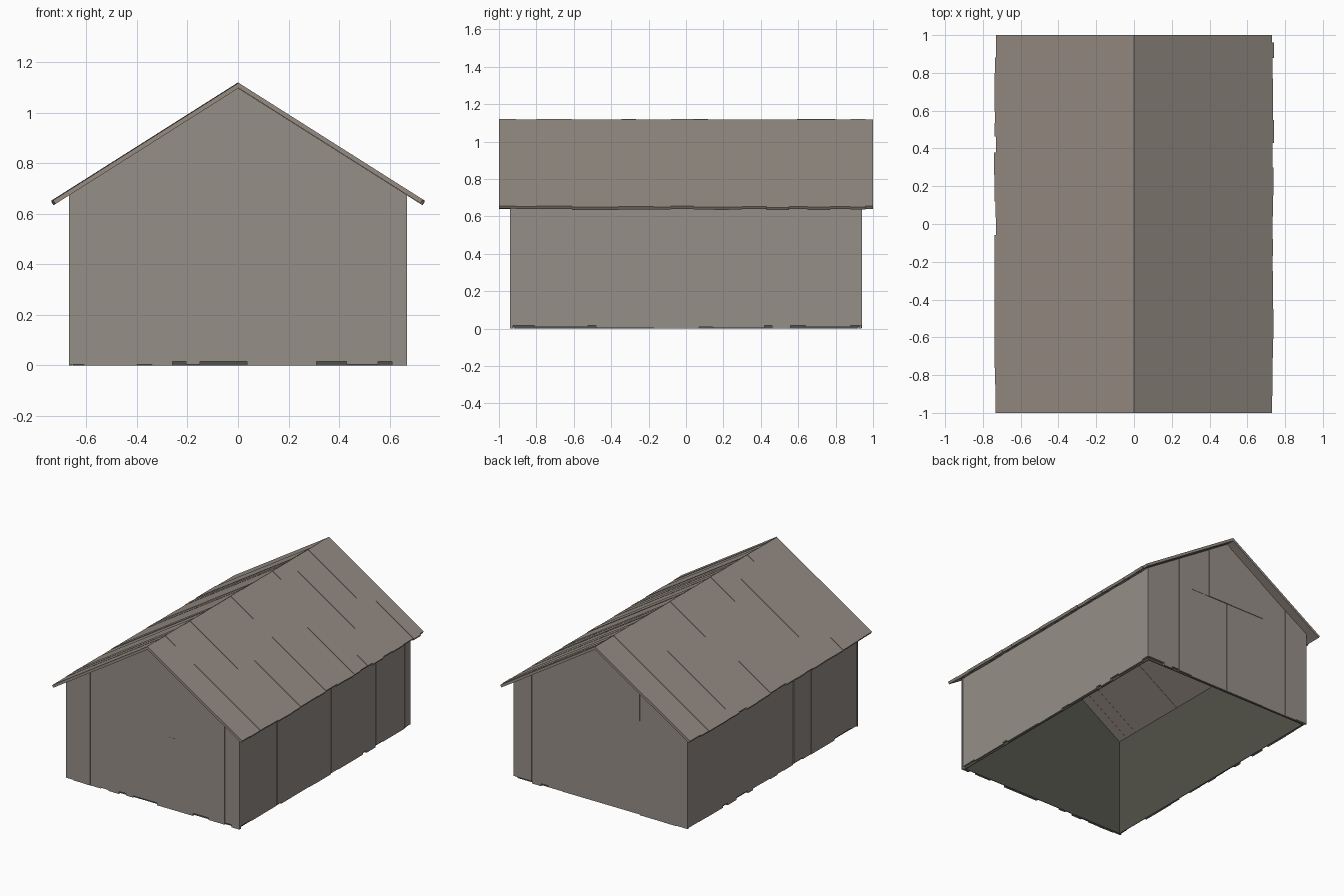
import bpy, bmesh, random
from mathutils import Vector

random.seed(7)
cube = bpy.data.objects.get("Cube")
if cube:
    bpy.data.objects.remove(cube, do_unlink=True)

HALF_X, HALF_Y, BOARD = 0.67, 0.94, 0.014
SLOPE, RIDGE = 0.633, 1.117


def material(name, rgb):
    m = bpy.data.materials.new(name)
    m.use_nodes = True
    m.diffuse_color = (*rgb, 1)
    m.node_tree.nodes["Principled BSDF"].inputs["Base Color"].default_value = (*rgb, 1)
    return m


wall_wood = material("weathered wall wood", (0.305, 0.272, 0.245))
roof_wood = material("weathered roof wood", (0.30, 0.26, 0.225))
dark_wood = material("dark inner wood", (0.083, 0.084, 0.067))


def prism(bm, pts, vec):
    """Extrude a flat outline along a vector into a closed board."""
    lo = [bm.verts.new(p) for p in pts]
    hi = [bm.verts.new(Vector(p) + Vector(vec)) for p in pts]
    bm.faces.new(lo)
    bm.faces.new(hi)
    for i in range(len(pts)):
        j = (i + 1) % len(pts)
        bm.faces.new((lo[i], lo[j], hi[j], hi[i]))


def finish(bm, name, mat):
    bmesh.ops.recalc_face_normals(bm, faces=bm.faces)
    me = bpy.data.meshes.new(name)
    bm.to_mesh(me)
    bm.free()
    me.materials.append(mat)
    bpy.context.collection.objects.link(bpy.data.objects.new(name, me))


def under_roof(x):
    return RIDGE - 0.019 - SLOPE * abs(x)


def random_edges(a, b):
    """Uneven board edges between a and b."""
    edges = [a]
    while b - edges[-1] > 0.16:
        edges.append(edges[-1] + random.uniform(0.05, 0.12))
    return edges + [b]


def pairs(edges):
    return zip(edges, edges[1:])


def gable_board(bm, side, x0, x1, z0, z1=None, outer=HALF_Y, depth=BOARD):
    """Upright board facing the front or back, cut to the roof pitch unless z1 is given."""
    top = [x1, 0, x0] if x0 < 0 < x1 and z1 is None else [x1, x0]
    pts = [(x0, z0), (x1, z0)] + [(x, under_roof(x) if z1 is None else z1) for x in top]
    prism(bm, [(x, side * outer, z) for x, z in pts], (0, -side * depth, 0))


def foot():
    return random.choice((0, 0.004, 0.008, 0.016))


def face_line(base):
    return base - random.choice((0, 0.002, 0.004))


# Front gable boards
bm = bmesh.new()
front = [-HALF_X, -0.61, -0.535, -0.48, -0.40, -0.34, -0.26, -0.205, -0.15,
         0.035, 0.115, 0.31, 0.43, 0.49, 0.555, 0.61, HALF_X]
for a, b in pairs(front):
    outer = face_line(HALF_Y)
    gable_board(bm, -1, a, b, foot(), outer=outer, depth=outer - HALF_Y + BOARD)
finish(bm, "front_wall_boards", wall_wood)

# Small latch plate on the front
bm = bmesh.new()
gable_board(bm, -1, 0.11, 0.19, 0.4, 0.5, outer=HALF_Y + 0.001, depth=0.006)
finish(bm, "front_latch_plate", wall_wood)

# Back gable boards around and above the doorway
DOOR_X, DOOR_Z = 0.30, 0.655
bm = bmesh.new()
for a, b, z in ((-HALF_X, -DOOR_X, None), (-DOOR_X, DOOR_X, DOOR_Z), (DOOR_X, HALF_X, None)):
    for c, d in pairs(random_edges(a, b)):
        outer = face_line(HALF_Y)
        gable_board(bm, 1, c, d, foot() if z is None else z,
                    outer=outer, depth=outer - HALF_Y + BOARD)
finish(bm, "back_wall_boards", wall_wood)

# Double doors, slightly recessed
for name, a, b in (("back_door_right", -DOOR_X, -0.001), ("back_door_left", 0.001, DOOR_X)):
    bm = bmesh.new()
    gable_board(bm, 1, a, b, 0.004, DOOR_Z, outer=HALF_Y - 0.006, depth=0.008)
    finish(bm, name, wall_wood)

# Side wall boards
END = HALF_Y - BOARD
left_edges = [-END, -0.86, -0.81, -0.525, -0.48, -0.17, -0.10, 0.07, 0.145,
              0.42, 0.46, 0.56, 0.64, 0.88, END]
for name, side, edges in (("left_wall_boards", 1, left_edges),
                          ("right_wall_boards", -1, random_edges(-END, END))):
    bm = bmesh.new()
    for a, b in pairs(edges):
        outer, z0, z1 = face_line(HALF_X), foot(), under_roof(HALF_X)
        prism(bm, [(side * outer, y, z) for y, z in ((a, z0), (b, z0), (b, z1), (a, z1))],
              (-side * (outer - HALF_X + BOARD), 0, 0))
    finish(bm, name, wall_wood)

# Dark lining behind the boards, open at the bottom and top
LX, LY, T = HALF_X - BOARD - 0.003, HALF_Y - BOARD - 0.003, 0.004
bm = bmesh.new()
for s in (-1, 1):
    gable_board(bm, s, -LX, LX, 0, outer=LY, depth=T)
    z1 = under_roof(LX)
    prism(bm, [(s * LX, y, z) for y, z in ((-LY, 0), (LY, 0), (LY, z1), (-LY, z1))],
          (-s * T, 0, 0))
finish(bm, "inner_lining", dark_wood)

# Roof boards running from ridge to eave, with uneven lengths
left_roof = [-1, -0.91, -0.8, -0.71, -0.61, -0.53, -0.45, -0.36, -0.25, -0.17, -0.08, 0.04,
             0.15, 0.23, 0.3, 0.38, 0.43, 0.55, 0.65, 0.77, 0.88, 0.96, 1]
for name, side, edges in (("left_roof_boards", 1, left_roof),
                          ("right_roof_boards", -1, random_edges(-1, 1))):
    bm = bmesh.new()
    for a, b in pairs(edges):
        peak = RIDGE + random.choice((0, 0.0015, 0.003))
        eave = random.uniform(0.73, 0.74)
        low = peak - SLOPE * eave
        section = ((0, peak), (eave, low), (eave - 0.0095, low - 0.015), (0, peak - 0.021))
        prism(bm, [(side * x, a, z) for x, z in section], (0, b - a, 0))
    finish(bm, name, roof_wood)
